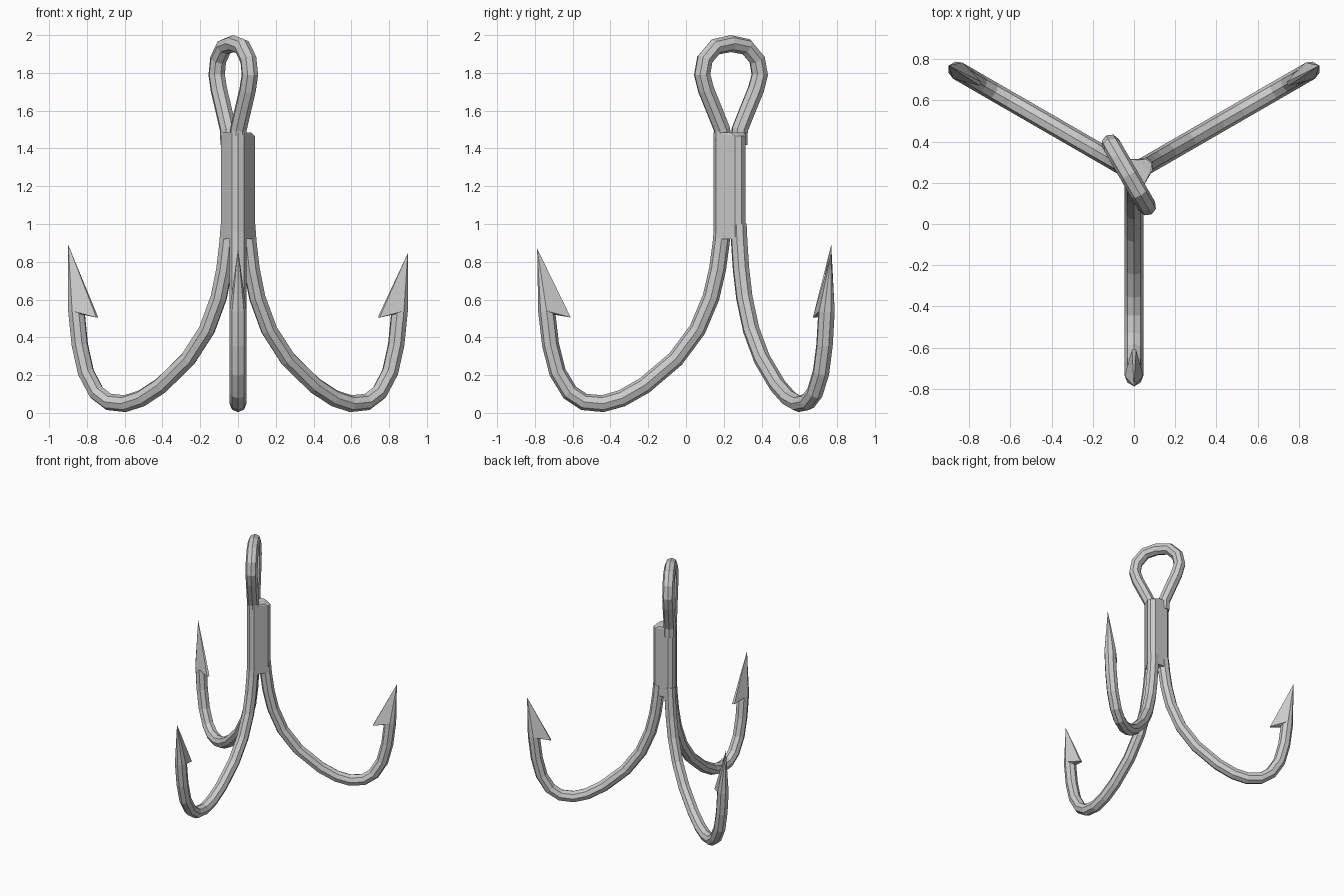
import bpy, bmesh, math
from mathutils import Vector

if "Cube" in bpy.data.objects:
    bpy.data.objects.remove(bpy.data.objects["Cube"])

CX, CY = 0.0, 0.25      # axis where the three shanks meet
R = 0.045               # wire radius
SIDES = 8


def finish(bm, name):
    bmesh.ops.recalc_face_normals(bm, faces=bm.faces)
    me = bpy.data.meshes.new(name)
    bm.to_mesh(me)
    bm.free()
    ob = bpy.data.objects.new(name, me)
    bpy.context.collection.objects.link(ob)
    return ob


def placer(origin, angle):
    """Map (outward, side, z) to world for a vertical plane at the given angle."""
    d = Vector((math.cos(angle), math.sin(angle), 0))
    s = Vector((-d.y, d.x, 0))
    return lambda r, w, z: Vector((origin[0], origin[1], z)) + d * r + s * w


def ring(path, i, radius, flat=1.0):
    a, b = path[max(i - 1, 0)], path[min(i + 1, len(path) - 1)]
    t = (Vector(b) - Vector(a)).normalized()
    n = Vector((-t.y, t.x))
    out = []
    for k in range(SIDES):
        q = 2 * math.pi * k / SIDES
        out.append((path[i][0] + n.x * radius * math.cos(q), flat * radius * math.sin(q),
                    path[i][1] + n.y * radius * math.cos(q)))
    return out


def sweep(bm, path, place, radius=R):
    rings = [[bm.verts.new(place(*p)) for p in ring(path, i, radius)]
             for i in range(len(path))]
    for a, b in zip(rings, rings[1:]):
        for k in range(SIDES):
            j = (k + 1) % SIDES
            bm.faces.new((a[k], a[j], b[j], b[k]))
    bm.faces.new(rings[0])
    bm.faces.new(rings[-1])


def hull(points, name):
    bm = bmesh.new()
    for p in points:
        bm.verts.new(p)
    res = bmesh.ops.convex_hull(bm, input=bm.verts[:])
    junk = {g for g in res["geom_interior"] + res["geom_unused"]
            if isinstance(g, bmesh.types.BMVert)}
    bmesh.ops.delete(bm, geom=list(junk), context='VERTS')
    bmesh.ops.dissolve_limit(bm, angle_limit=0.02, verts=bm.verts[:], edges=bm.edges[:])
    return finish(bm, name)


# hook wires with barbed points: outward distance and height
HOOK = [(0.055, 1.0), (0.064, 0.9), (0.083, 0.76), (0.118, 0.61), (0.19, 0.44),
        (0.305, 0.285), (0.47, 0.145), (0.59, 0.077), (0.69, 0.049), (0.79, 0.058),
        (0.865, 0.108), (0.93, 0.215), (0.967, 0.36), (0.988, 0.54)]
hooks = {"front": (-90, 0.87), "right": (30, 0.845), "left": (150, 0.89)}
for side, (deg, tip_z) in hooks.items():
    place = placer((CX, CY), math.radians(deg))
    bm = bmesh.new()
    sweep(bm, HOOK, place)
    finish(bm, side + "_hook")
    pts = [place(*p) for p in ring(HOOK, len(HOOK) - 1, R)]
    pts += [place(1.038, 0, tip_z), place(0.86, 0.01, 0.505), place(0.86, -0.01, 0.505)]
    hull(pts, side + "_barbed_point")

# soldered shank block wrapping the three wires
pts = []
for deg, _ in hooks.values():
    c = placer((CX, CY - 0.005), math.radians(deg))
    for k in range(SIDES):
        q = 2 * math.pi * k / SIDES
        for z in (0.92, 1.465 if deg == 30 and math.cos(q) > 0.5 else 1.485):
            pts.append(c(0.054 + R * math.cos(q), R * math.sin(q), z))
hull(pts, "shank")

# line eye: a wire loop rising from the front and left shanks
half = [(0.05, 1.42), (0.054, 1.5), (0.10, 1.60), (0.152, 1.71), (0.176, 1.79),
        (0.160, 1.87), (0.095, 1.938)]
loop = half + [(0, 1.955)] + [(-x, z) for x, z in reversed(half)]
bm = bmesh.new()
sweep(bm, loop, placer((-0.025, 0.238), math.radians(-60)), 0.045)
finish(bm, "line_eye")
